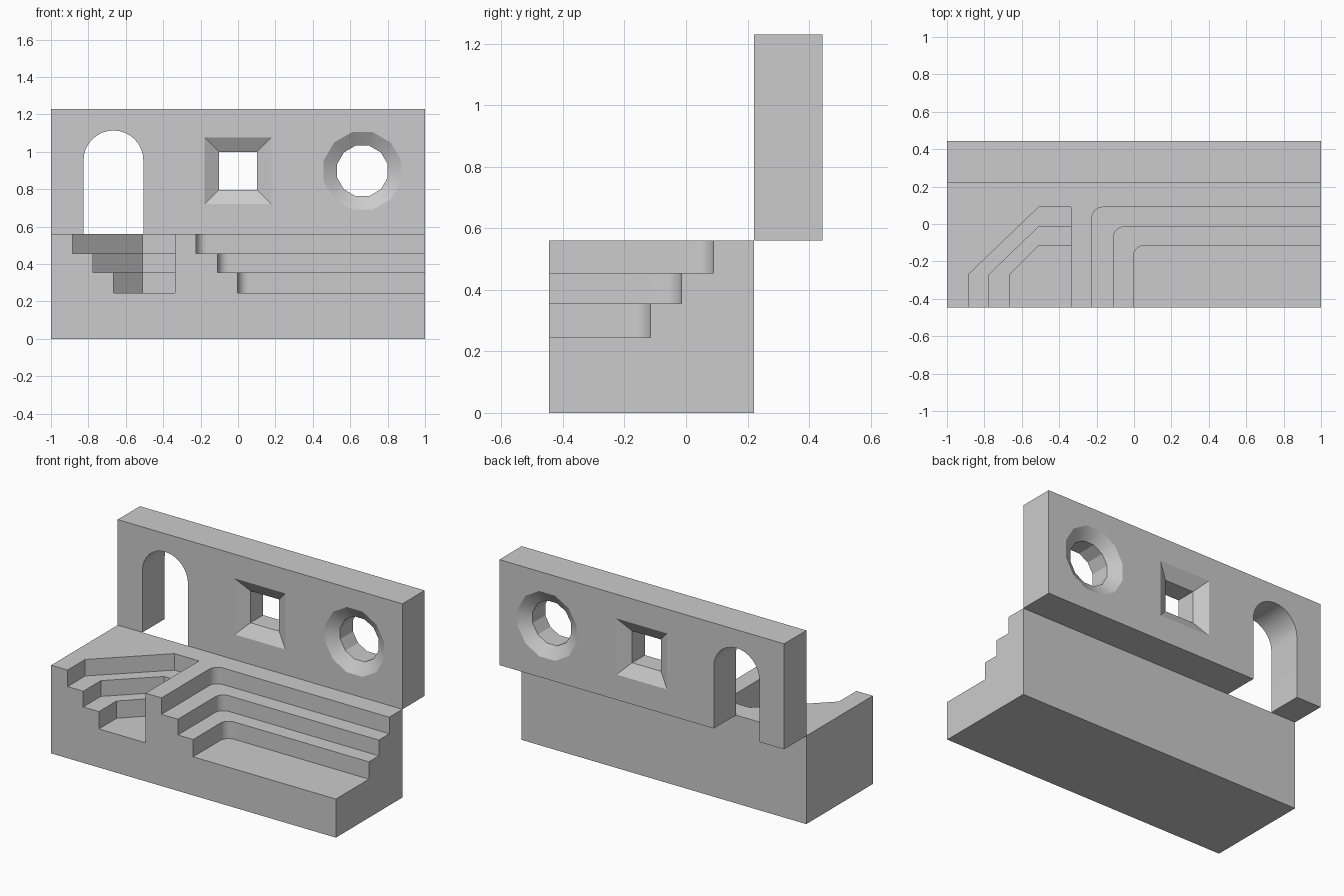
import bpy, bmesh, math
from mathutils import Vector

if "Cube" in bpy.data.objects:
    bpy.data.objects.remove(bpy.data.objects["Cube"])

FRONT, MID, BACK = -0.446, 0.221, 0.444
LEDGE, TOP = 0.56, 1.23


def loft(name, rings):
    """Closed solid through a list of matching point rings."""
    bm = bmesh.new()
    vs = [[bm.verts.new(p) for p in ring] for ring in rings]
    n = len(vs[0])
    for a, b in zip(vs, vs[1:]):
        for i in range(n):
            j = (i + 1) % n
            bm.faces.new((a[i], a[j], b[j], b[i]))
    bm.faces.new(vs[0])
    bm.faces.new(vs[-1])
    bmesh.ops.recalc_face_normals(bm, faces=bm.faces)
    me = bpy.data.meshes.new(name)
    bm.to_mesh(me)
    bm.free()
    ob = bpy.data.objects.new(name, me)
    bpy.context.collection.objects.link(ob)
    return ob


def prism_z(name, pts, z0, z1):
    return loft(name, [[(x, y, z) for x, y in pts] for z in (z0, z1)])


def box(name, x0, x1, y0, y1, z0, z1):
    return prism_z(name, [(x0, y0), (x1, y0), (x1, y1), (x0, y1)], z0, z1)


def arc(cx, cy, r, a0, a1, n):
    angles = [math.radians(a0 + (a1 - a0) * i / n) for i in range(n + 1)]
    return [(cx + r * math.cos(a), cy + r * math.sin(a)) for a in angles]


def flared_hole(name, cx, cz, sides, inner, outer, depth=0.048):
    """Cutter along y, wide at both wall faces and narrow in the middle."""
    e = 0.02
    wide = outer + (outer - inner) * e / depth
    k = 1 / math.cos(math.pi / sides)          # flat-to-flat size to radius
    rings = []
    for y, r in ((MID - e, wide), (MID + depth, inner),
                 (BACK - depth, inner), (BACK + e, wide)):
        off = 180 / sides
        pts = arc(cx, cz, r * k, off, off + 360, sides)[:-1]
        rings.append([(x, y, z) for x, z in pts])
    return loft(name, rings)


def cut(target, cutter):
    cutter.hide_render = True
    m = target.modifiers.new("cut", 'BOOLEAN')
    m.operation, m.solver, m.object = 'DIFFERENCE', 'EXACT', cutter
    bpy.context.view_layer.objects.active = target
    bpy.ops.object.modifier_apply(modifier=m.name)
    bpy.data.objects.remove(cutter)


# Stepped base: three nested terraces on each side of a dividing ridge
base = box("stepped_base", -1, 1, FRONT, MID, 0, LEDGE)
for left_x, right_x, back_y, z in ((-0.885, -0.225, 0.09, 0.455),
                                   (-0.775, -0.11, -0.015, 0.355),
                                   (-0.665, -0.003, -0.115, 0.245)):
    f = FRONT - 0.1
    chamfered = [(left_x, f), (left_x, -0.27), (-0.51, back_y),
                 (-0.337, back_y), (-0.337, f)]
    cut(base, prism_z("chamfer_cutter", chamfered, z, 0.8))
    r = 0.058
    rounded = [(1.1, f), (1.1, back_y)] + arc(right_x + r, back_y - r, r, 90, 180, 6) + [(right_x, f)]
    cut(base, prism_z("round_cutter", rounded, z, 0.8))

# Upright wall with doorway, square window and round window
wall = box("window_wall", -1, 1, MID, BACK, LEDGE, TOP)
door = [(-0.826, 0.4)] + arc(-0.666, 0.954, 0.16, 180, 0, 16) + [(-0.506, 0.4)]
cut(wall, loft("door_cutter", [[(x, y, z) for x, z in door] for y in (MID - 0.1, BACK + 0.1)]))
cut(wall, flared_hole("square_cutter", 0, 0.898, 4, 0.101, 0.178))
cut(wall, flared_hole("round_cutter", 0.665, 0.898, 12, 0.135, 0.207))

# Smooth the arch and rounded corners, keep facets crisp
bpy.ops.object.select_all(action='DESELECT')
for ob in (base, wall):
    ob.select_set(True)
bpy.context.view_layer.objects.active = base
bpy.ops.object.shade_smooth_by_angle(angle=math.radians(20))
